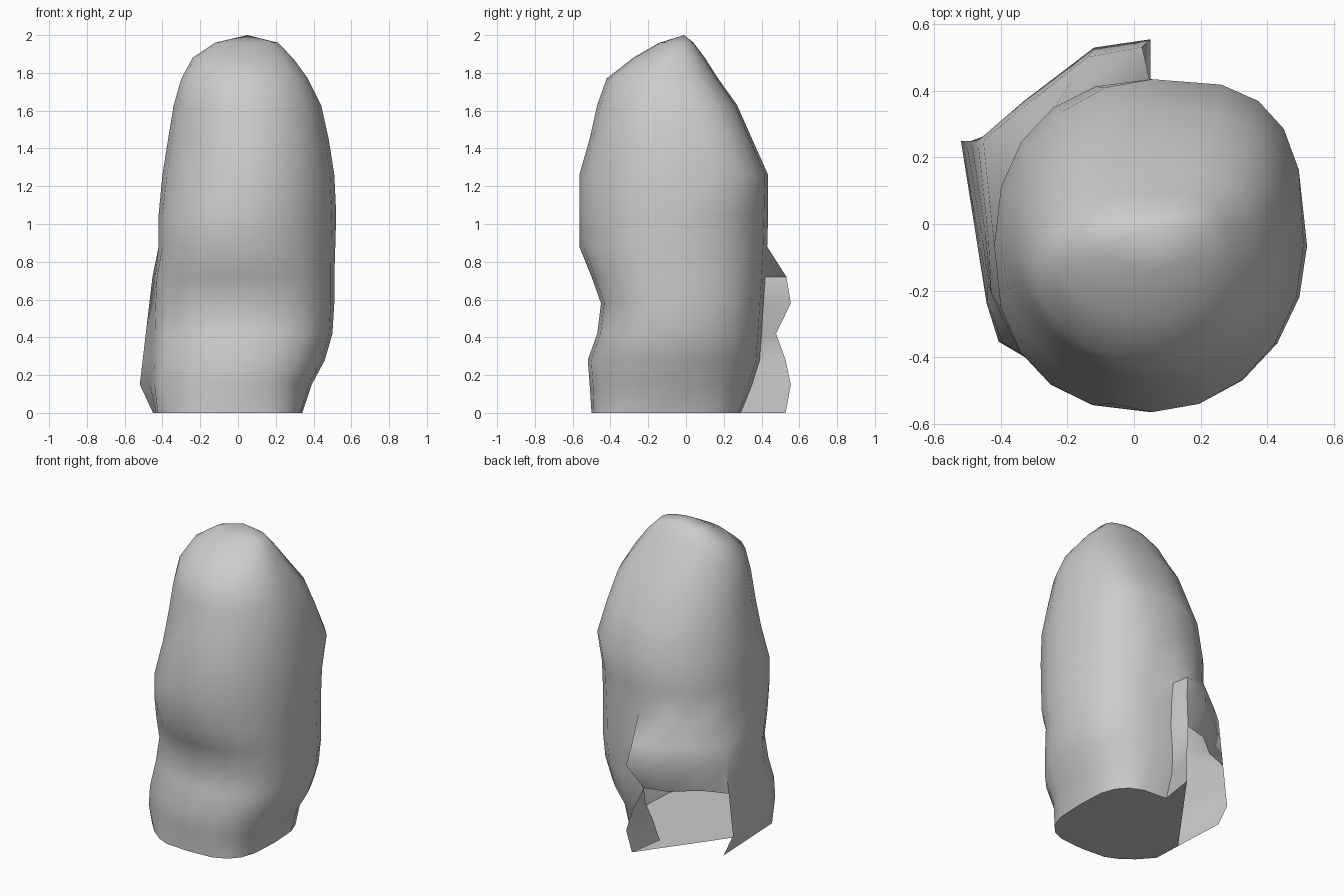
import bpy
import bmesh
from math import cos, sin, radians

if "Cube" in bpy.data.objects:
    bpy.data.objects.remove(bpy.data.objects["Cube"])

SIDES = 20
# Horizontal slices: height, x min, x max, y min, y max, amount of back-left bulge
SLICES = [
    (0.00, -.36, .34, -.50, .29, .90),
    (0.15, -.40, .39, -.51, .35, 1.0),
    (0.28, -.41, .46, -.52, .39, .85),
    (0.42, -.41, .50, -.47, .40, .55),
    (0.58, -.41, .51, -.45, .41, 1.0),
    (0.72, -.42, .51, -.50, .42, .85),
    (0.88, -.42, .515, -.565, .43, 0),
    (1.05, -.42, .52, -.565, .435, 0),
    (1.26, -.40, .51, -.565, .435, 0),
    (1.45, -.37, .48, -.51, .35, 0),
    (1.63, -.34, .44, -.47, .27, 0),
    (1.77, -.30, .37, -.42, .17, 0),
    (1.88, -.24, .29, -.28, .10, 0),
    (1.96, -.12, .21, -.14, .04, 0),
]
# Outline of the broken ledge at the back left (slice points 6 to 8)
LEDGE = {6: (.05, .555), 7: (-.12, .53), 8: (-.33, .37)}


def squareness(a, z):
    """How boxy each corner of a slice is (2 is an ellipse)."""
    if z < .1:
        return 3.2
    if a < 90:                                # back right
        return 3.0 if z > 1.2 else 2.3
    if a < 180:                               # back left
        return 2.0 if z > 1.2 else 2.25
    if a < 270:                               # front left
        return 1.85 if z > 1.1 else 2.35
    return 2.0 if z > .8 else 2.5             # front right


def rounded(v, n):
    return abs(v) ** (2 / n) * (1 if v >= 0 else -1)


def slice_point(i, z, x0, x1, y0, y1, bulge):
    deg = 360 * i / SIDES
    a, n = radians(deg), squareness(deg, z)
    x = (x0 + x1) / 2 + (x1 - x0) / 2 * rounded(cos(a), n)
    y = (y0 + y1) / 2 + (y1 - y0) / 2 * rounded(sin(a), n)
    if bulge and i in LEDGE:
        tx, ty = LEDGE[i]
        x += (tx - x) * bulge
        y += (ty - y) * bulge
    if bulge and 9 <= i <= 12:                # flared left side
        flare = .3 if z < .05 else (1 - z) / .85
        if i == 9:
            y = .25
        line = -.42 - flare * (.1 - (.25 - y) * .158)
        x = line if i < 12 else x + (line - x) * flare * .8
    return (x, y, z)


bm = bmesh.new()
rings = [[bm.verts.new(slice_point(i, *s)) for i in range(SIDES)] for s in SLICES]

# Stone walls, leaving the hollow open low at the back left
for level, (low, high) in enumerate(zip(rings, rings[1:])):
    for i in range(SIDES):
        if level < 3 and i in (6, 7, 8):
            continue
        j = (i + 1) % SIDES
        bm.faces.new((low[i], low[j], high[j], high[i]))

# Rounded peak
peak = bm.verts.new((.05, -.01, 2.0))
for i in range(SIDES):
    bm.faces.new((rings[-1][i], rings[-1][(i + 1) % SIDES], peak))

# Flat underside, cut off at the hollow
floor = [rings[0][i % SIDES] for i in range(10, SIDES + 7)]
bm.faces.new(floor[::-1])

mesh = bpy.data.meshes.new("standing_stone")
bm.to_mesh(mesh)
bm.free()
stone = bpy.data.objects.new("standing_stone", mesh)
bpy.context.collection.objects.link(stone)
bpy.context.view_layer.objects.active = stone
stone.select_set(True)
bpy.ops.object.shade_smooth_by_angle(angle=radians(60))
